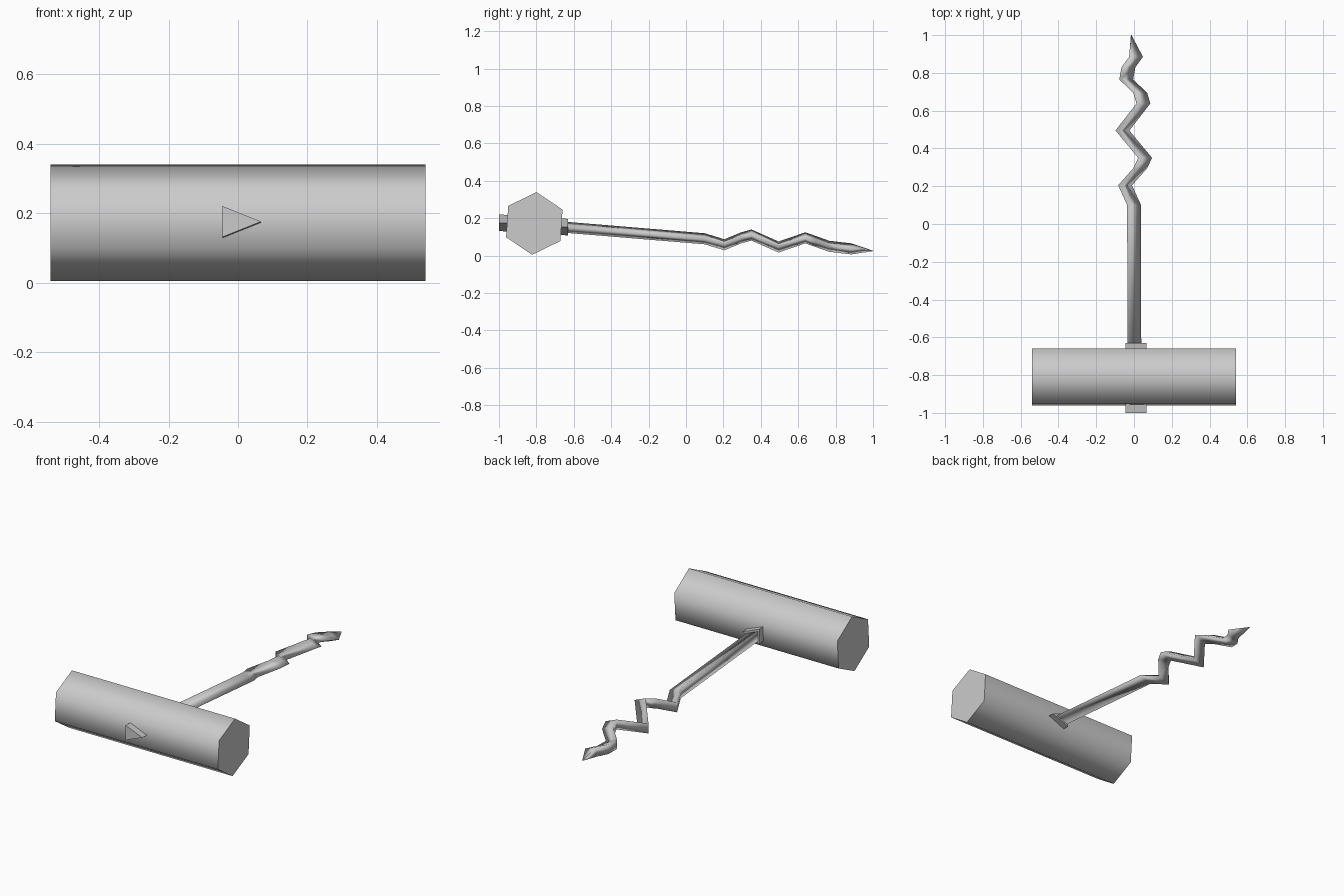
import bpy, bmesh, math
from mathutils import Vector

if "Cube" in bpy.data.objects:
    bpy.data.objects.remove(bpy.data.objects["Cube"])

grey = bpy.data.materials.new("plain_grey")
grey.use_nodes = True
grey.diffuse_color = (0.6, 0.6, 0.6, 1)
grey.node_tree.nodes["Principled BSDF"].inputs["Base Color"].default_value = (0.6, 0.6, 0.6, 1)


def loft(name, rings, smooth_angle=None):
    """Skin a list of equal-length rings and cap both ends."""
    bm = bmesh.new()
    loops = [[bm.verts.new(p) for p in ring] for ring in rings]
    n = len(loops[0])
    for a, b in zip(loops, loops[1:]):
        for i in range(n):
            j = (i + 1) % n
            bm.faces.new((a[i], a[j], b[j], b[i]))
    bm.faces.new(loops[0])
    bm.faces.new(loops[-1])
    bmesh.ops.recalc_face_normals(bm, faces=bm.faces)
    mesh = bpy.data.meshes.new(name)
    bm.to_mesh(mesh)
    bm.free()
    mesh.materials.append(grey)
    obj = bpy.data.objects.new(name, mesh)
    bpy.context.collection.objects.link(obj)
    if smooth_angle:
        bpy.ops.object.select_all(action="DESELECT")
        obj.select_set(True)
        bpy.context.view_layer.objects.active = obj
        bpy.ops.object.shade_smooth_by_angle(angle=math.radians(smooth_angle))
    return obj


def triangle(centre, size):
    """Three-sided section across y, pointing to +x."""
    shape = [(-0.5, 0.41), (0.52, 0), (-0.5, -0.41)]
    return [Vector(centre) + Vector((x * size, 0, z * size)) for x, z in shape]


# Six-sided handle, tipped slightly forward
def hexagon(x):
    angles = [math.radians(86 + 60 * i) for i in range(6)]
    return [(x, -0.811 + 0.168 * math.cos(a), 0.172 + 0.168 * math.sin(a)) for a in angles]


loft("handle", [hexagon(-0.54), hexagon(0.54)], 75)

# Collar passing right through the handle
loft("collar", [triangle((0.01, -1.0, 0.176), 0.108),
                triangle((0.01, -0.63, 0.152), 0.108)])

# Straight shaft running into the twisted screw and its point
path = [(0.001, -0.65, 0.152), (0, 0.1, 0.09),
        (-0.048, 0.205, 0.058), (0.032, 0.295, 0.095), (0.058, 0.35, 0.11),
        (-0.062, 0.495, 0.046), (0.049, 0.638, 0.095), (0.032, 0.695, 0.075),
        (-0.042, 0.765, 0.05), (-0.03, 0.83, 0.042), (0.01, 0.885, 0.036)]
rings = [triangle(p, 0.072) for p in path]
rings.append(triangle((-0.015, 1.0, 0.025), 0.003))
loft("shaft_and_screw", rings, 150)
